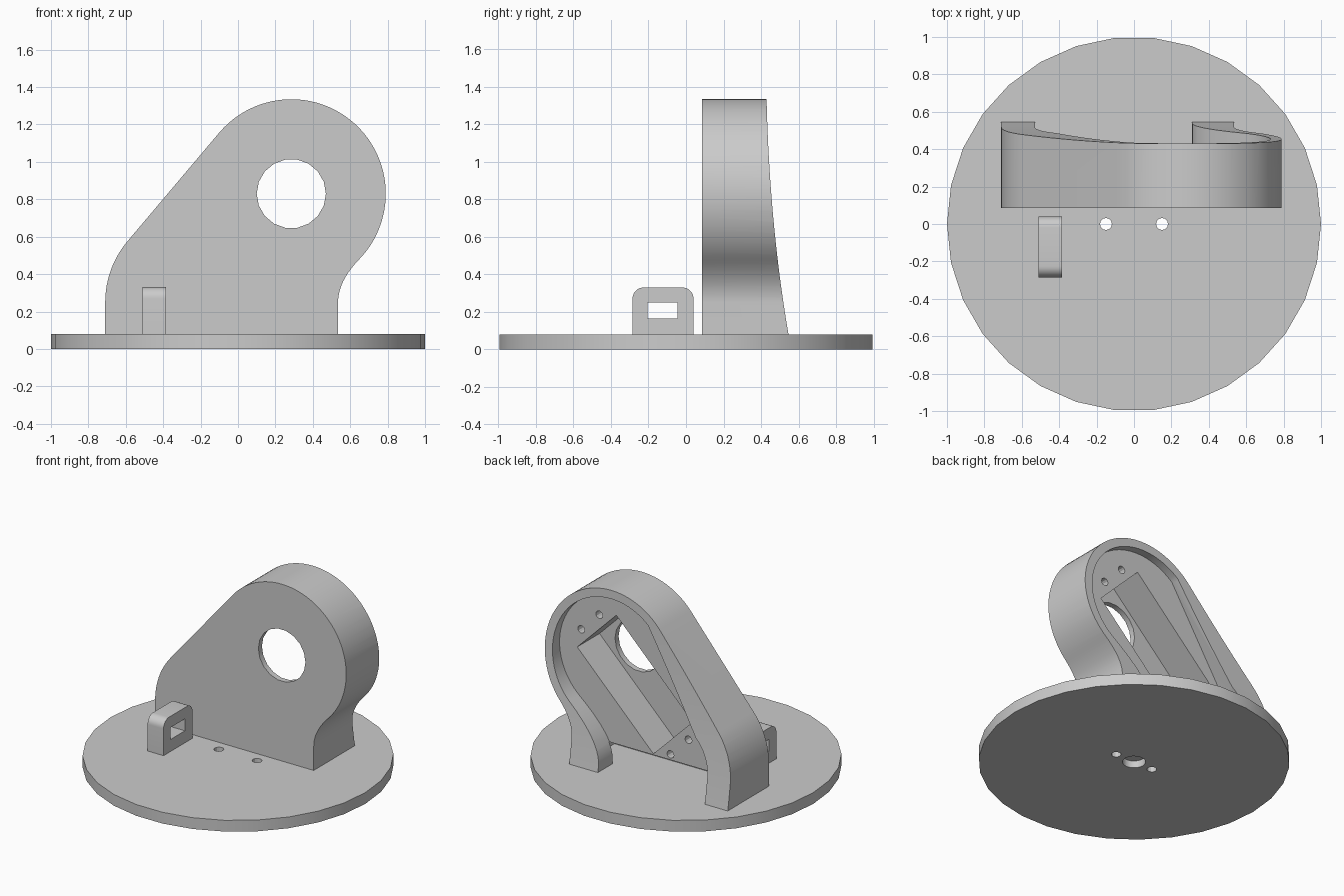
import bpy, bmesh
from math import sin, cos, radians, tau
from mathutils import Vector

cube = bpy.data.objects.get("Cube")
if cube:
    bpy.data.objects.remove(cube, do_unlink=True)

grey = bpy.data.materials.new("light_grey")
grey.use_nodes = True
GREY = (0.6, 0.6, 0.6, 1)
grey.diffuse_color = GREY
grey.node_tree.nodes["Principled BSDF"].inputs["Base Color"].default_value = GREY


def prism(name, points, axis, start, end):
    """Extrude a 2D outline along an axis; outline uses the other two axes in order."""
    bm = bmesh.new()
    verts = []
    for p in points:
        co = list(p)
        co.insert("xyz".index(axis), start)
        verts.append(bm.verts.new(co))
    face = bm.faces.new(verts)
    offset = Vector([end - start if a == axis else 0 for a in "xyz"])
    new = bmesh.ops.extrude_face_region(bm, geom=[face])["geom"]
    bmesh.ops.translate(bm, vec=offset, verts=[g for g in new if isinstance(g, bmesh.types.BMVert)])
    bmesh.ops.recalc_face_normals(bm, faces=bm.faces)
    mesh = bpy.data.meshes.new(name)
    bm.to_mesh(mesh)
    bm.free()
    mesh.materials.append(grey)
    obj = bpy.data.objects.new(name, mesh)
    bpy.context.collection.objects.link(obj)
    return obj


def arc(cx, cy, r, a, b, n):
    return [(cx + r * cos(radians(a + (b - a) * i / n)),
             cy + r * sin(radians(a + (b - a) * i / n))) for i in range(n + 1)]


def circle(cx, cy, r, n):
    return [(cx + r * cos(tau * i / n), cy + r * sin(tau * i / n)) for i in range(n)]


def rect(x0, y0, x1, y1):
    return [(x0, y0), (x1, y0), (x1, y1), (x0, y1)]


def bend(p, c, q, n=10):
    """Quadratic curve from p to q, leaving out its first point."""
    return [tuple((1 - t) ** 2 * p[k] + 2 * t * (1 - t) * c[k] + t * t * q[k] for k in (0, 1))
            for t in [i / n for i in range(1, n + 1)]]


def cut(obj, cutters):
    """Subtract each cutter, then remove it."""
    for c in cutters:
        c.hide_render = True
        mod = obj.modifiers.new("cut", "BOOLEAN")
        mod.operation, mod.solver, mod.object = "DIFFERENCE", "EXACT", c
        bpy.ops.object.select_all(action="DESELECT")
        bpy.context.view_layer.objects.active = obj
        obj.select_set(True)
        bpy.ops.object.modifier_apply(modifier=mod.name)
        bpy.data.objects.remove(c, do_unlink=True)
    bpy.ops.object.shade_smooth_by_angle(angle=radians(25))


BASE = 0.08                      # top of the base disc
HEAD, FOOT = (0.285, 0.83), (-0.205, 0.25)

# Base disc with two screw holes and a blind centre hole underneath
base = prism("base_disc", circle(0, 0, 1, 30), "z", 0, BASE)
cut(base, [prism("hole", circle(x, 0, 0.032, 12), "z", -0.1, 0.2) for x in (-0.15, 0.15)]
    + [prism("hole", circle(0, 0, 0.075, 16), "z", -0.1, 0.05)])

# Cable clip with rounded top corners and a window
clip = prism("cable_clip", [(-0.285, BASE), (0.04, BASE)]
             + arc(-0.02, 0.27, 0.06, 0, 90, 8) + arc(-0.225, 0.27, 0.06, 90, 180, 8),
             "x", -0.51, -0.385)
cut(clip, [prism("window", rect(-0.205, 0.165, -0.045, 0.25), "x", -0.6, -0.3)])


def bracket_outline(r_head, r_foot, right, end_angle, bottom, tilt):
    """Outline round the head and foot circles, with a curved neck on the right side."""
    head = arc(*HEAD, r_head, tilt, end_angle, 48)
    neck = bend(head[-1], (right, 0.36 if bottom == BASE else 0.27), (right, 0.25 if bottom == BASE else 0.12))
    foot = arc(*FOOT, r_foot, 180, tilt, 12)
    return [(FOOT[0] - r_foot, bottom)] + foot + head + neck + [(right, bottom)]


# Upright bracket
bracket = prism("bracket", bracket_outline(0.505, 0.505, 0.535, -44.6, BASE, 139.8), "y", 0.085, 0.7)

# Sweeping back edge, deeper at the foot
sweep = bend((0.56, 0), (0.44, 0.66), (0.428, 1.4), 24)
back_cutter = prism("back_sweep", [(0.56, 0)] + sweep + [(0.9, 1.4), (0.9, 0)], "x", -1, 1)
# Shallow pocket inside the rim
pocket = prism("pocket", bracket_outline(0.445, 0.325, 0.31, -50, 0, 130.5), "y", 0.375, 0.9)
# Cable space beneath the mounting block
cable_space = prism("cable_space", rect(-0.65, 0, 0.475, 0.225), "y", 0.125, 0.38)

# Tilted motor slot, its screw holes and the shaft opening
S = 0.5 ** 0.5
CENTRE = (0.139, 0.685)


def tilted(u, v):
    return CENTRE[0] + S * (u - v), CENTRE[1] + S * (u + v)


slot = prism("slot", [tilted(*p) for p in rect(-0.423, -0.217, 0.423, 0.217)], "y", 0.125, 0.9)
screws = [prism("screw", circle(*tilted(u, v), 0.027, 12), "y", 0.2, 0.6)
          for u in (-0.495, 0.495) for v in (-0.1, 0.1)]
shaft = prism("shaft", circle(*HEAD, 0.185, 18), "y", 0, 0.3)
cut(bracket, [back_cutter, pocket, cable_space, slot, shaft] + screws)
